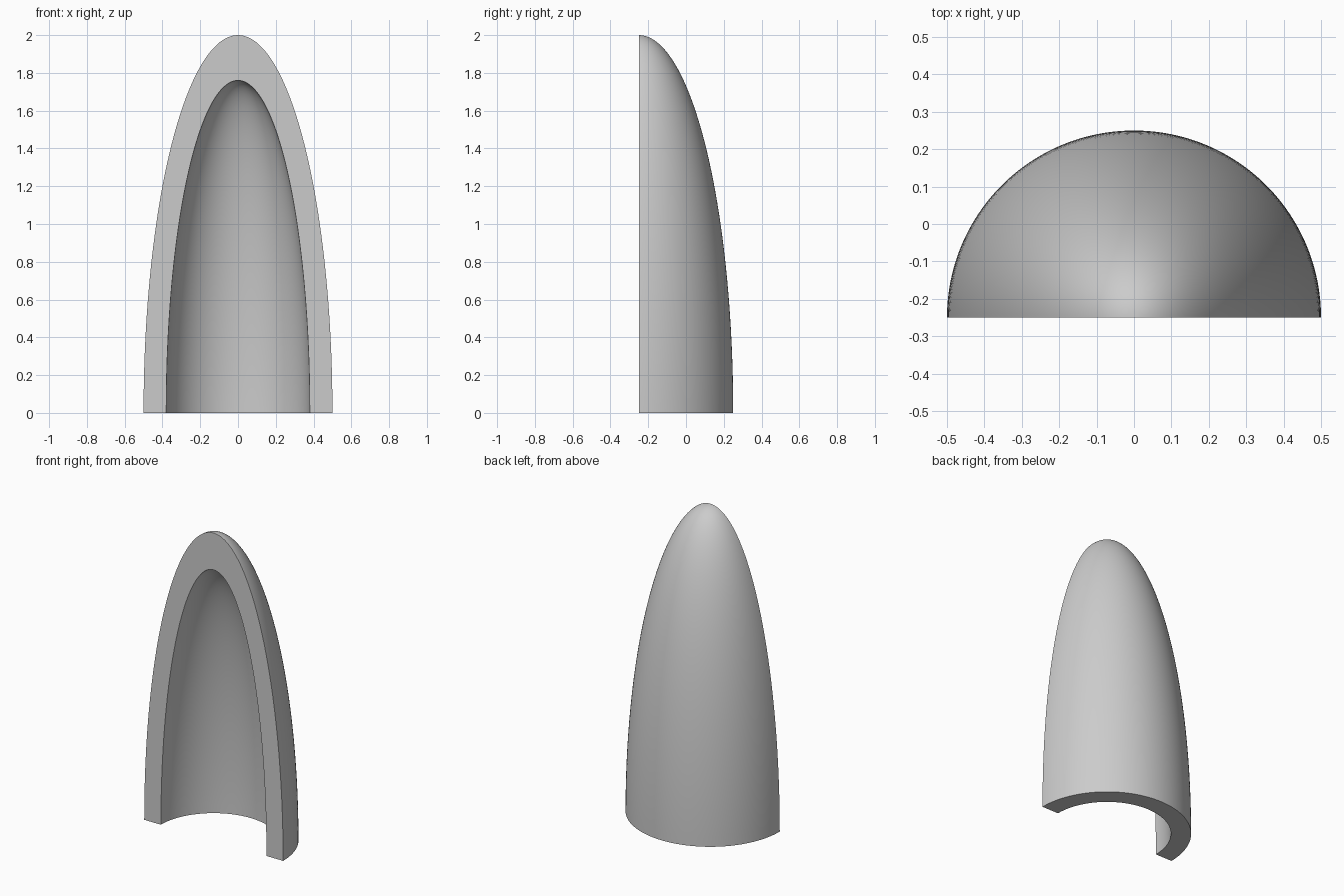
import bpy
import bmesh
from math import sin, cos, pi, radians
from mathutils import Vector

cube = bpy.data.objects.get("Cube")
if cube:
    bpy.data.objects.remove(cube, do_unlink=True)

STEPS = 48
FRONT_Y = -0.25


def quarter_ellipse(radius, height):
    """Points from the base rim up to the tip, in the xz plane."""
    angles = [pi / 2 * i / STEPS for i in range(STEPS + 1)]
    return [Vector((radius * cos(a), FRONT_Y, height * sin(a))) for a in angles]


# Grey shell material
grey = bpy.data.materials.new("light_grey")
grey.use_nodes = True
color = (0.6, 0.6, 0.6, 1)
grey.diffuse_color = color
grey.node_tree.nodes["Principled BSDF"].inputs["Base Color"].default_value = color

# Wall profile: inner curve from tip to rim, then outer curve from rim to tip
profile = quarter_ellipse(0.38, 1.76)[::-1] + quarter_ellipse(0.5, 2.0)
bm = bmesh.new()
verts = [bm.verts.new(p) for p in profile]
edges = [bm.edges.new(pair) for pair in zip(verts, verts[1:])]

# Half turn about the vertical axis, towards the back
bmesh.ops.spin(bm, geom=verts + edges, cent=(0, FRONT_Y, 0), axis=(0, 0, 1),
               angle=pi, steps=2 * STEPS, use_duplicate=False)
bmesh.ops.remove_doubles(bm, verts=bm.verts[:], dist=0.0001)

# Flat arch-shaped cut face at the front
rim = [e for e in bm.edges if e.is_boundary]
bmesh.ops.edgeloop_fill(bm, edges=rim)
if max(v.co.y for v in bm.verts) < 0:
    bmesh.ops.scale(bm, vec=(1, -1, 1), verts=bm.verts[:])
    bmesh.ops.translate(bm, vec=(0, 2 * FRONT_Y, 0), verts=bm.verts[:])
bmesh.ops.recalc_face_normals(bm, faces=bm.faces[:])

mesh = bpy.data.meshes.new("half_dome_shell")
bm.to_mesh(mesh)
bm.free()
mesh.materials.append(grey)
shell = bpy.data.objects.new("half_dome_shell", mesh)
bpy.context.collection.objects.link(shell)

# Smooth walls with crisp cut edges
bpy.ops.object.select_all(action="DESELECT")
shell.select_set(True)
bpy.context.view_layer.objects.active = shell
bpy.ops.object.shade_smooth_by_angle(angle=radians(30))
